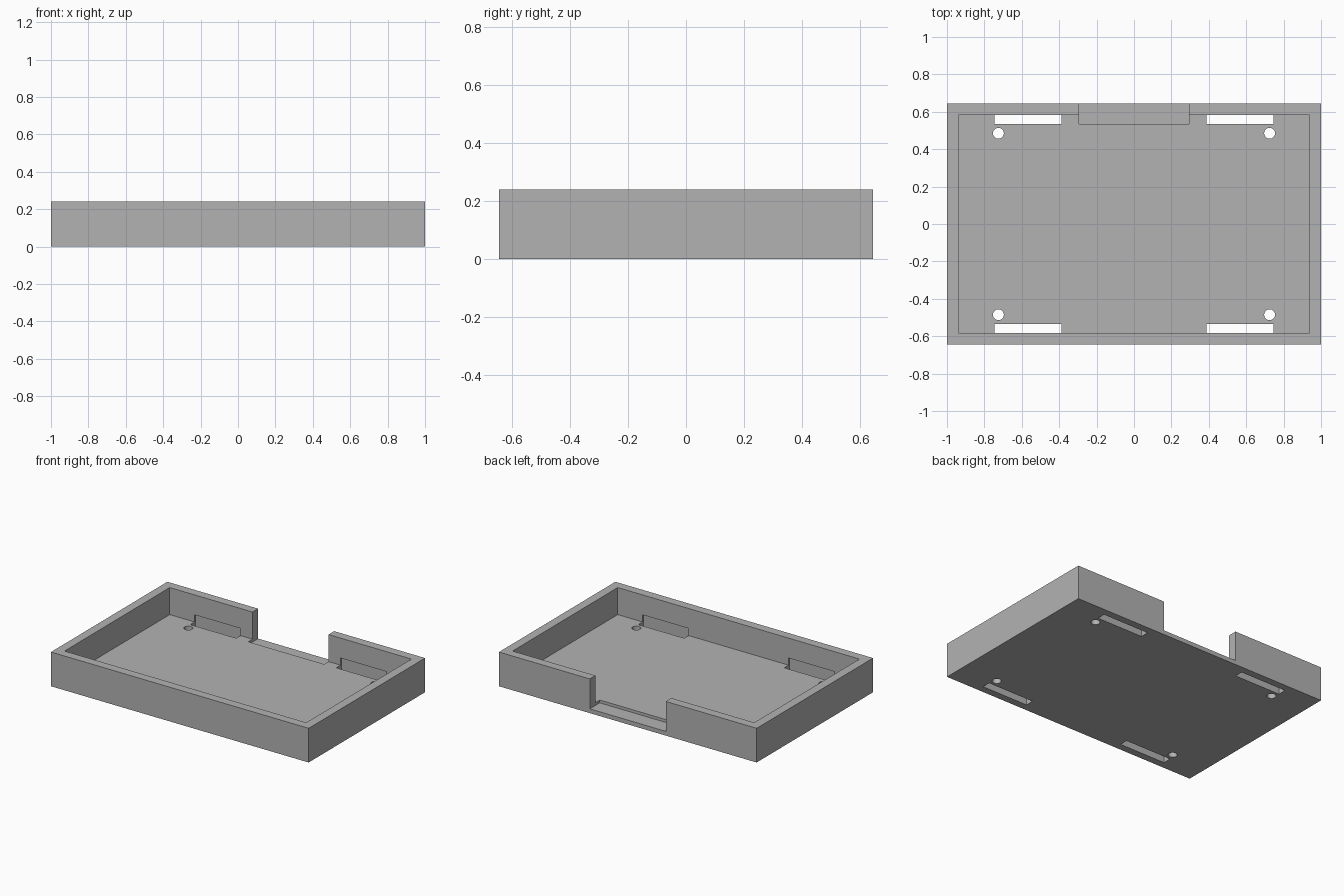
import bpy
import math

if "Cube" in bpy.data.objects:
    bpy.data.objects.remove(bpy.data.objects["Cube"], do_unlink=True)

WIDTH, DEPTH, HEIGHT = 2.0, 1.29, 0.24
WALL, FLOOR, EPS = 0.062, 0.05, 0.05

# Plain grey for the whole tray
grey = bpy.data.materials.new("plain_grey")
grey.use_nodes = True
colour = (0.45, 0.45, 0.45, 1)
grey.diffuse_color = colour
grey.node_tree.nodes["Principled BSDF"].inputs["Base Color"].default_value = colour


def box(name, low, high):
    """Box spanning two opposite corners."""
    bpy.ops.mesh.primitive_cube_add(size=1, location=[(a + b) / 2 for a, b in zip(low, high)])
    obj = bpy.context.object
    obj.name = name
    obj.scale = [b - a for a, b in zip(low, high)]
    bpy.ops.object.transform_apply(location=True, rotation=False, scale=True)
    return obj


def cut(target, cutter):
    """Subtract the cutter from the target and remove it."""
    cutter.hide_render = True
    mod = target.modifiers.new("cut", "BOOLEAN")
    mod.operation = "DIFFERENCE"
    mod.solver = "EXACT"
    mod.object = cutter
    bpy.context.view_layer.objects.active = target
    bpy.ops.object.modifier_apply(modifier=mod.name)
    bpy.data.objects.remove(cutter, do_unlink=True)


# Outer block, hollowed into an open tray
hx, hy = WIDTH / 2, DEPTH / 2
tray = box("tray", (-hx, -hy, 0), (hx, hy, HEIGHT))
cut(tray, box("hollow", (WALL - hx, WALL - hy, FLOOR), (hx - WALL, hy - WALL, HEIGHT + EPS)))

# Opening in the back wall, sunk slightly below the floor
cut(tray, box("back_opening", (-0.295, 0.535, 0.03), (0.295, hy + EPS, HEIGHT + EPS)))

for sx in (-1, 1):
    for sy in (-1, 1):
        # Slot through the floor, recessed a little into the wall
        xs = sorted((sx * 0.388, sx * 0.745))
        ys = sorted((sy * 0.535, sy * 0.594))
        cut(tray, box("slot", (xs[0], ys[0], -EPS), (xs[1], ys[1], 0.1)))
        # Round screw hole
        bpy.ops.mesh.primitive_cylinder_add(vertices=32, radius=0.029, depth=0.2,
                                            location=(sx * 0.725, sy * 0.485, 0))
        cut(tray, bpy.context.object)

tray.data.materials.clear()
tray.data.materials.append(grey)
bpy.context.view_layer.objects.active = tray
tray.select_set(True)
bpy.ops.object.shade_smooth_by_angle(angle=math.radians(30))
